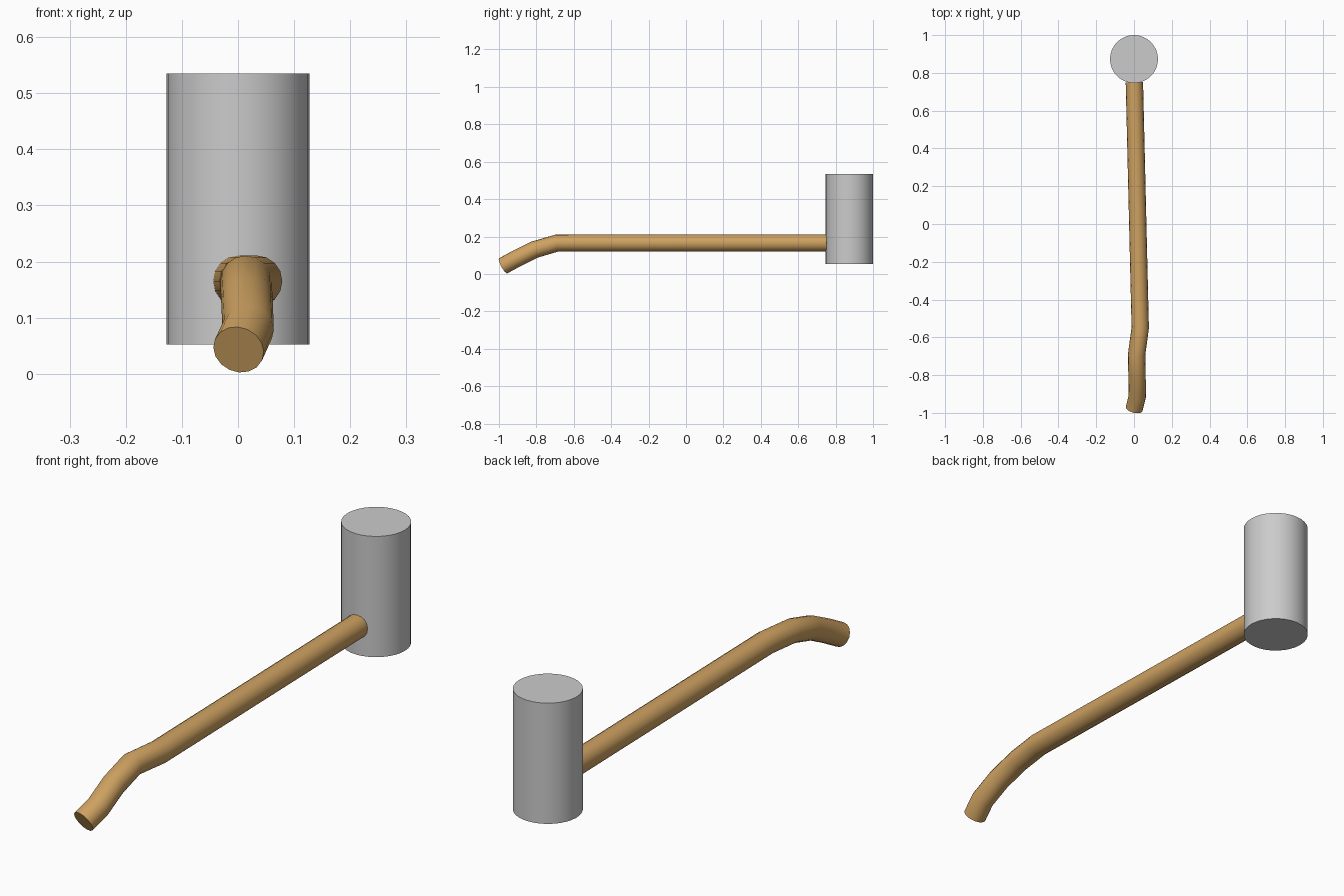
import bpy
import math

if "Cube" in bpy.data.objects:
    bpy.data.objects.remove(bpy.data.objects["Cube"])


def smooth(obj):
    bpy.ops.object.select_all(action='DESELECT')
    bpy.context.view_layer.objects.active = obj
    obj.select_set(True)
    if obj.type == 'CURVE':
        bpy.ops.object.convert(target='MESH')
    bpy.ops.object.shade_smooth_by_angle(angle=math.radians(35))
    return bpy.context.view_layer.objects.active


# Hammer head: upright cylinder at the back
bpy.ops.mesh.primitive_cylinder_add(vertices=32, radius=0.127, depth=0.483,
                                    location=(0, 0.873, 0.2935))
head = bpy.context.object
head.name = "head"
smooth(head)

# Handle: round tube along a bent path, touching the head
path = [(0.002, 0.75, 0.165), (0.033, -0.55, 0.165), (0.014, -0.69, 0.165),
        (0.016, -0.81, 0.130), (0.018, -0.91, 0.080), (0.001, -0.978, 0.043)]
curve = bpy.data.curves.new("handle", 'CURVE')
curve.dimensions = '3D'
curve.bevel_depth = 0.046
curve.bevel_resolution = 6
curve.use_fill_caps = True
spline = curve.splines.new('POLY')
spline.points.add(len(path) - 1)
for point, co in zip(spline.points, path):
    point.co = (*co, 1)
handle = bpy.data.objects.new("handle", curve)
bpy.context.collection.objects.link(handle)
handle = smooth(handle)
handle.name = "handle"

# Wood colour
wood = bpy.data.materials.new("wood")
wood.diffuse_color = (0.62, 0.36, 0.12, 1)
wood.use_nodes = True
wood.node_tree.nodes["Principled BSDF"].inputs["Base Color"].default_value = wood.diffuse_color
handle.data.materials.clear()
handle.data.materials.append(wood)
